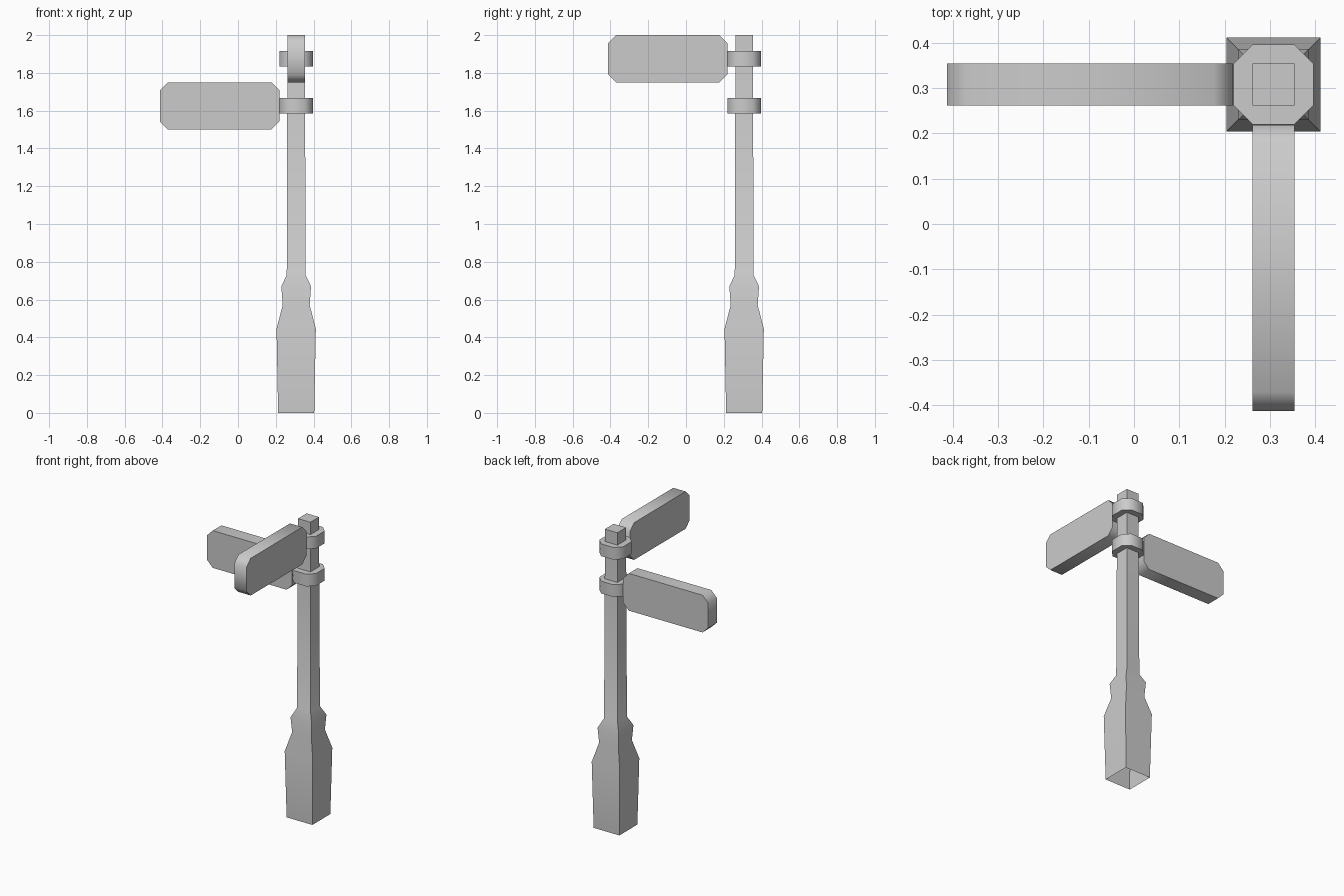
import bpy, bmesh
from mathutils import Vector

if "Cube" in bpy.data.objects:
    bpy.data.objects.remove(bpy.data.objects["Cube"])

CX, CY = 0.308, 0.308      # pole axis
HALF = 0.046               # half thickness of pole top and signs


def finish(name, bm):
    bmesh.ops.recalc_face_normals(bm, faces=bm.faces)
    mesh = bpy.data.meshes.new(name)
    bm.to_mesh(mesh)
    bm.free()
    obj = bpy.data.objects.new(name, mesh)
    bpy.context.collection.objects.link(obj)
    bpy.ops.object.select_all(action='DESELECT')
    obj.select_set(True)
    bpy.context.view_layer.objects.active = obj
    bpy.ops.object.shade_smooth_by_angle(angle=0.87)
    return obj


def chamfered(hx, hy, c):
    """Rectangle outline with cut corners."""
    return [(hx, -hy + c), (hx, hy - c), (hx - c, hy), (-hx + c, hy),
            (-hx, hy - c), (-hx, -hy + c), (-hx + c, -hy), (hx - c, -hy)]


def prism(name, points, direction):
    """Extrude a closed outline along a direction."""
    bm = bmesh.new()
    face = bm.faces.new([bm.verts.new(p) for p in points])
    res = bmesh.ops.extrude_face_region(bm, geom=[face], use_keep_orig=True)
    verts = [g for g in res["geom"] if isinstance(g, bmesh.types.BMVert)]
    bmesh.ops.translate(bm, verts=verts, vec=Vector(direction))
    return finish(name, bm)


# Square pole with flared foot, open underneath
profile = [(0.0955, 0), (0.104, 0.445), (0.0715, 0.57),
           (0.0785, 0.67), (0.05, 0.73), (HALF, 2.0)]
bm = bmesh.new()
loops = [[bm.verts.new((CX + sx * r, CY + sy * r, z))
          for sx, sy in ((-1, -1), (1, -1), (1, 1), (-1, 1))] for r, z in profile]
for low, high in zip(loops, loops[1:]):
    for i in range(4):
        j = (i + 1) % 4
        bm.faces.new((low[i], low[j], high[j], high[i]))
bm.faces.new(loops[-1])
finish("pole", bm)

# Octagonal clamp bands
for name, z in (("lower_band", 1.585), ("upper_band", 1.835)):
    prism(name, [(CX + x, CY + y, z) for x, y in chamfered(0.088, 0.088, 0.042)],
          (0, 0, 0.082))

# Sign boards: lower one points to -x, upper one to -y
MID, LEN = -0.097, 0.316
board = chamfered(LEN, 0.125, 0.042)
prism("lower_sign", [(MID + u, CY - HALF, 1.625 + v) for u, v in board], (0, 2 * HALF, 0))
prism("upper_sign", [(CX - HALF, MID + u, 1.875 + v) for u, v in board], (2 * HALF, 0, 0))
